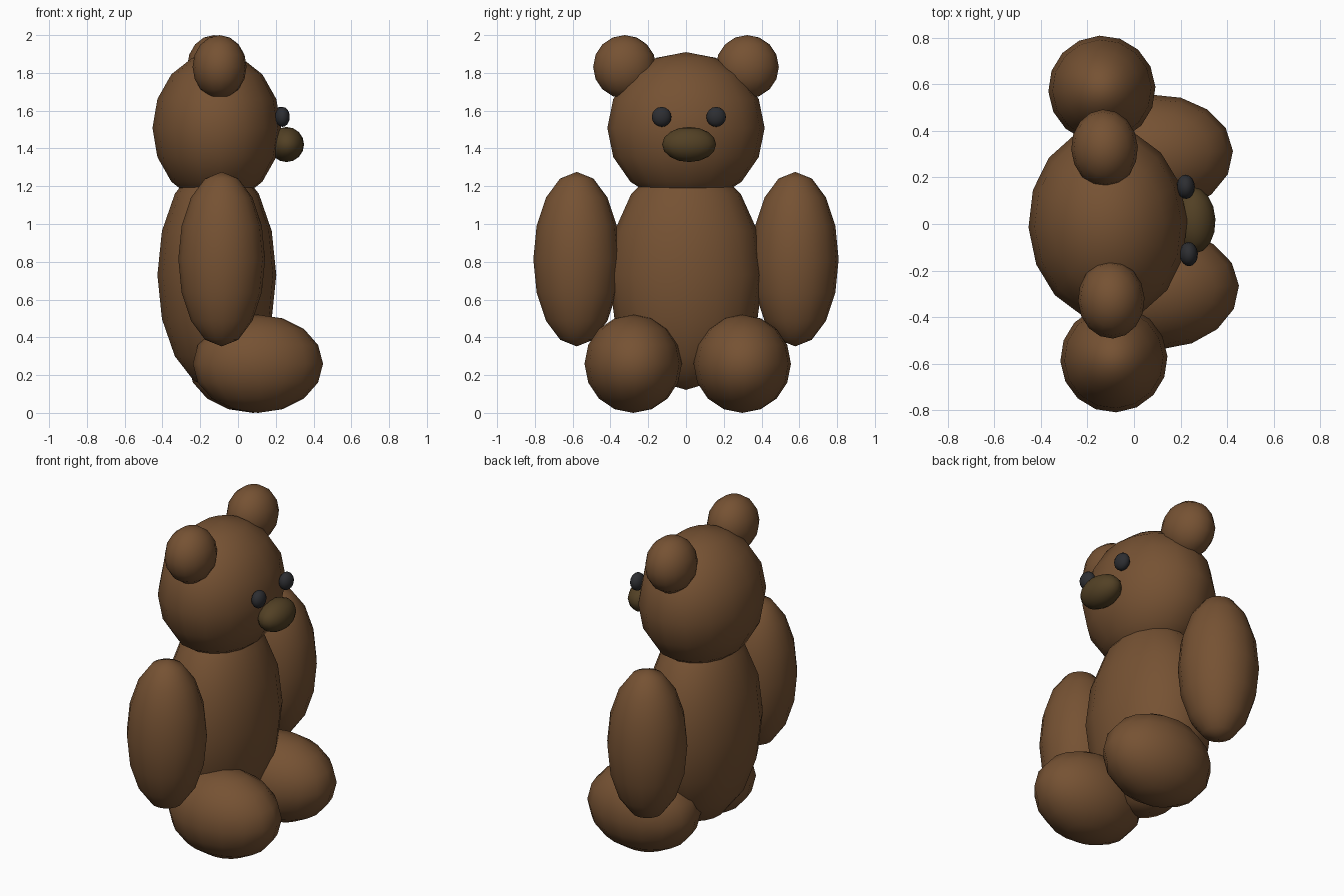
import bpy
import math
from mathutils import Matrix, Vector

if "Cube" in bpy.data.objects:
    bpy.data.objects.remove(bpy.data.objects["Cube"])

TURN = math.radians(2.55)        # the whole bear is turned slightly about z
PIVOT = Vector((-0.112, 0, 0))
SPIN = Matrix.Rotation(TURN, 3, 'Z')


def material(name, rgb):
    m = bpy.data.materials.new(name)
    m.diffuse_color = (*rgb, 1)
    m.use_nodes = True
    m.node_tree.nodes["Principled BSDF"].inputs["Base Color"].default_value = m.diffuse_color
    return m


fur = material("brown_fur", (0.18, 0.084, 0.033))
snout = material("dark_olive_brown", (0.085, 0.052, 0.018))
black = material("near_black", (0.026, 0.027, 0.031))


def ellipsoid(name, centre, radii, mat):
    """Smooth low-poly ellipsoid; centre is measured from the turned axis."""
    bpy.ops.mesh.primitive_uv_sphere_add(segments=16, ring_count=8, radius=1)
    ob = bpy.context.object
    ob.name = ob.data.name = name
    ob.scale = radii
    ob.rotation_euler = (0, 0, TURN)
    ob.location = PIVOT + SPIN @ Vector(centre)
    ob.data.materials.append(mat)
    bpy.ops.object.shade_smooth()


def pair(name, centre, radii, mat):
    x, y, z = centre
    ellipsoid(name + "_left", (x, y, z), radii, mat)
    ellipsoid(name + "_right", (x, -y, z), radii, mat)


# Trunk and head
ellipsoid("body", (0, 0, 0.73), (0.315, 0.41, 0.608), fur)
ellipsoid("head", (0, 0, 1.508), (0.341, 0.417, 0.402), fur)

# Limbs and ears
pair("arm", (0, 0.579, 0.814), (0.23, 0.23, 0.462), fur)
pair("leg", (0.205, 0.289, 0.26), (0.345, 0.258, 0.26), fur)
pair("ear", (0, 0.325, 1.832), (0.143, 0.167, 0.168), fur)

# Face
pair("eye", (0.341, 0.1445, 1.567), (0.039, 0.052, 0.053), black)
ellipsoid("snout", (0.369, 0, 1.421), (0.093, 0.143, 0.093), snout)
